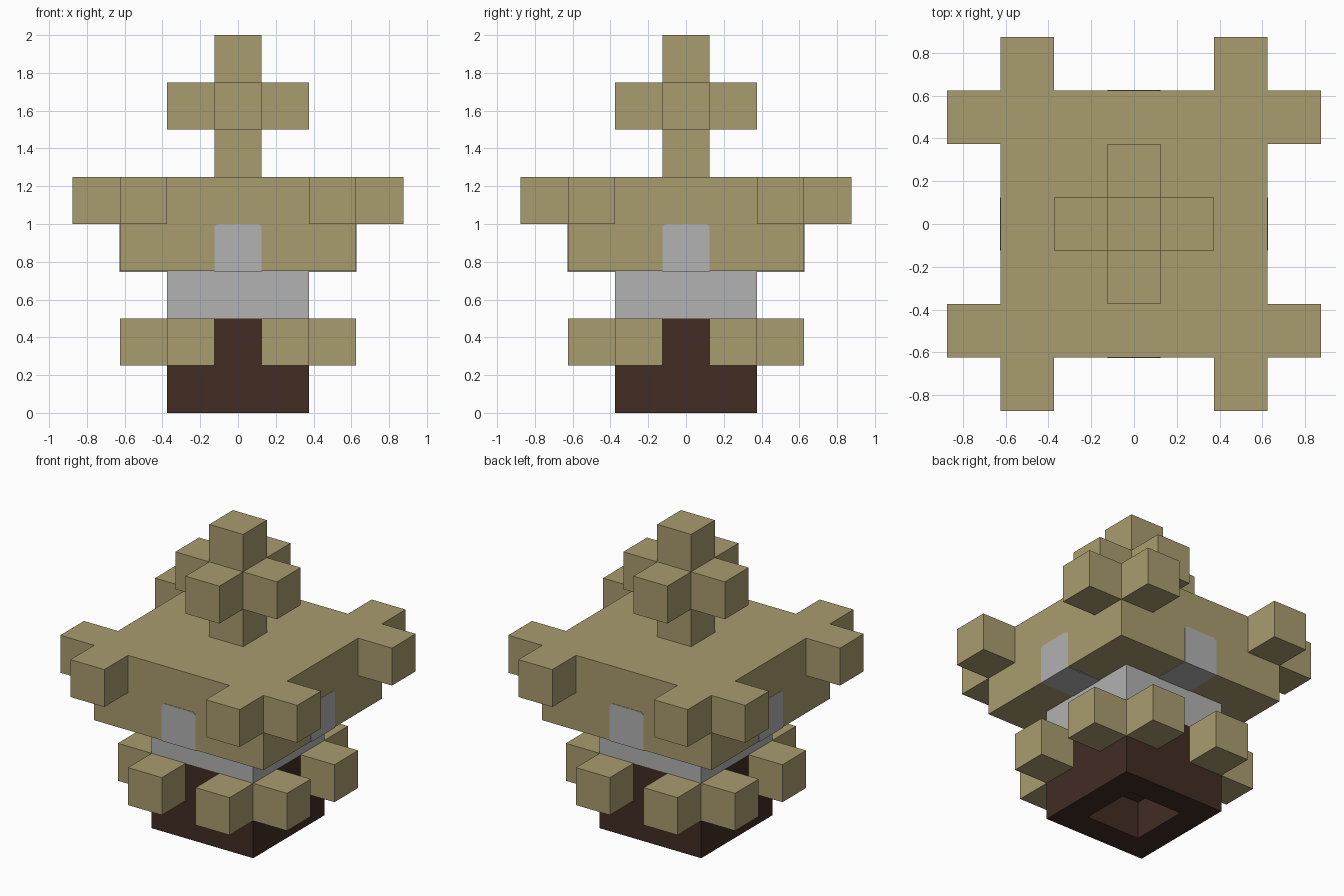
import bpy
import bmesh
from math import pi
from mathutils import Matrix, Vector

cube = bpy.data.objects.get("Cube")
if cube:
    bpy.data.objects.remove(cube, do_unlink=True)

U = 0.25  # one block


def material(name, rgb):
    mat = bpy.data.materials.new(name)
    mat.use_nodes = True
    color = (*rgb, 1.0)
    mat.diffuse_color = color
    mat.node_tree.nodes["Principled BSDF"].inputs["Base Color"].default_value = color
    return mat


tan = material("tan", (0.402, 0.333, 0.160))
grey = material("grey", (0.445, 0.445, 0.445))
brown = material("dark_brown", (0.054, 0.026, 0.0175))


def finish(name, bm, mat):
    mesh = bpy.data.meshes.new(name)
    bm.to_mesh(mesh)
    bm.free()
    mesh.materials.append(mat)
    obj = bpy.data.objects.new(name, mesh)
    bpy.context.collection.objects.link(obj)
    return obj


def add_box(bm, center, size):
    """Add a box; center and size are counted in blocks."""
    m = Matrix.Translation(Vector(center) * U) @ Matrix.Diagonal((*(Vector(size) * U), 1))
    bmesh.ops.create_cube(bm, size=1, matrix=m)


def box(name, center, size, mat):
    bm = bmesh.new()
    add_box(bm, center, size)
    return finish(name, bm, mat)


def corner_blocks(name, near, far, z):
    """A pair of blocks beside each of the four corners."""
    for sx, side in ((1, "left"), (-1, "right")):
        for sy, end in ((-1, "front"), (1, "back")):
            bm = bmesh.new()
            add_box(bm, (sx * far, sy * near, z), (1, 1, 1))
            add_box(bm, (sx * near, sy * far, z), (1, 1, 1))
            finish(f"{name}_{end}_{side}", bm, tan)


# Base with a square socket in its underside
bm = bmesh.new()
add_box(bm, (0, 0, 1), (3, 3, 2))
bm.normal_update()
bottom = min(bm.faces, key=lambda f: f.calc_center_median().z)
bmesh.ops.inset_region(bm, faces=[bottom], thickness=U)
bm.normal_update()
bmesh.ops.inset_individual(bm, faces=[bottom], thickness=0, depth=-U)
finish("base", bm, brown)

# Brackets, wall and roof slab
corner_blocks("bracket", 1, 2, 1.5)
box("wall", (0, 0, 2.5), (3, 3, 1), grey)
box("roof_slab", (0, 0, 4), (5, 5, 2), tan)
corner_blocks("roof_horn", 2, 3, 4.5)

# Grey panels on the four sides, wrapping under the slab
for name, angle in (("front_back_panel", 0), ("side_panel", pi / 2)):
    w, low, high, cut, reach = 0.125, 0.747, 1.0, 0.016, 0.628
    profile = [(-w, low), (w, low), (w, high - cut), (w - cut, high),
               (cut - w, high), (-w, high - cut)]
    bm = bmesh.new()
    face = bm.faces.new([bm.verts.new((x, -reach, z)) for x, z in profile])
    ext = bmesh.ops.extrude_face_region(bm, geom=[face])["geom"]
    verts = [v for v in ext if isinstance(v, bmesh.types.BMVert)]
    bmesh.ops.translate(bm, vec=(0, 2 * reach, 0), verts=verts)
    bmesh.ops.recalc_face_normals(bm, faces=bm.faces)
    bmesh.ops.rotate(bm, verts=bm.verts, matrix=Matrix.Rotation(angle, 3, "Z"))
    finish(name, bm, grey)

# Spire with a four-armed cross
box("spire", (0, 0, 6.5), (1, 1, 3), tan)
for name, x, y in (("left", 1, 0), ("right", -1, 0), ("front", 0, -1), ("back", 0, 1)):
    box(f"spire_arm_{name}", (x, y, 6.5), (1, 1, 1), tan)
